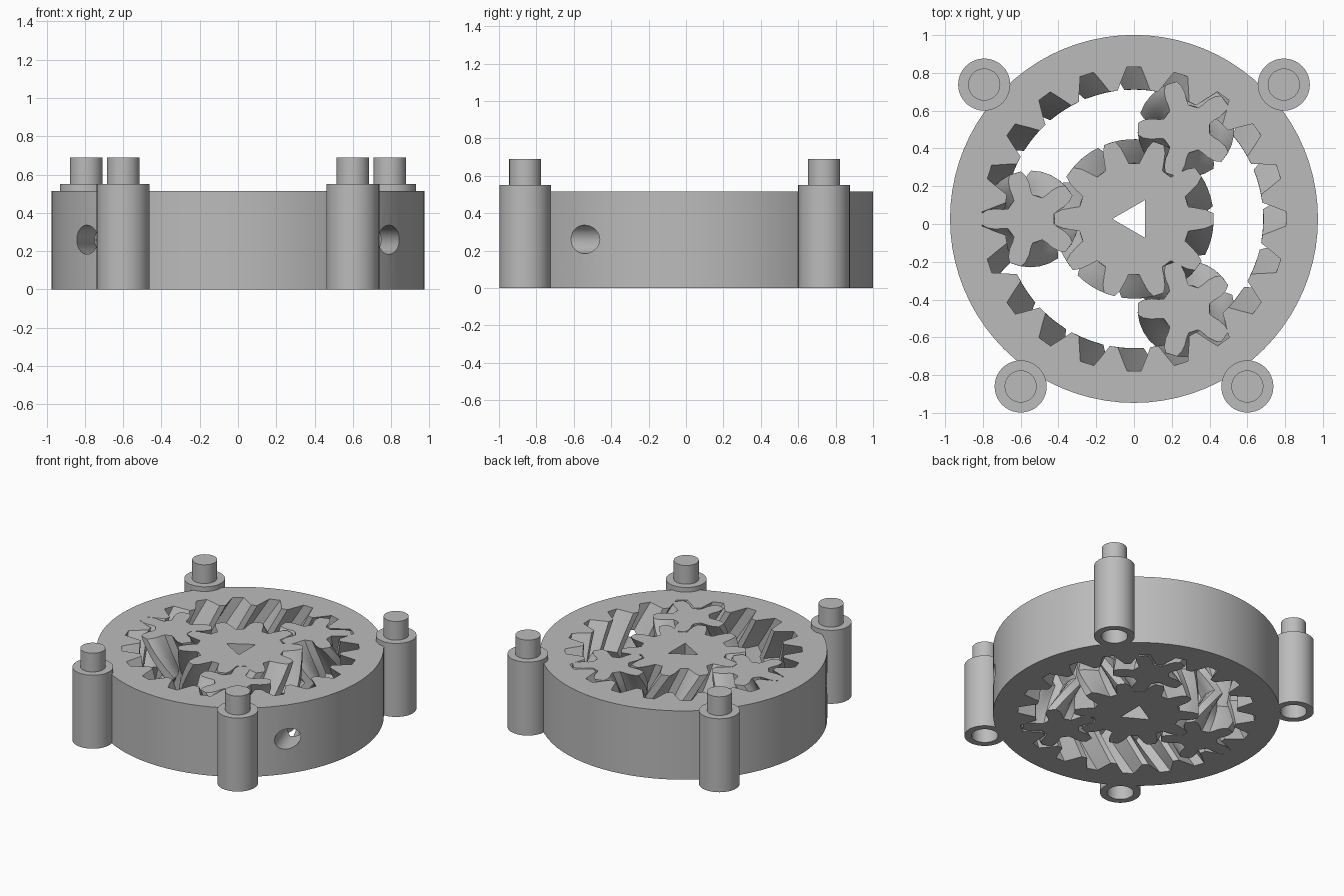
import bpy, bmesh
from math import sin, cos, pi, radians
from mathutils import Vector, Matrix

if "Cube" in bpy.data.objects:
    bpy.data.objects.remove(bpy.data.objects["Cube"], do_unlink=True)

HEIGHT = 0.515
CENTRE_Y = 0.027
ORBIT = 0.55          # distance from the sun gear to each planet gear
RING_TWIST = -11.5    # degrees of helix over half the height

grey = bpy.data.materials.new("plain grey")
grey.use_nodes = True
grey.diffuse_color = (0.5, 0.5, 0.5, 1)
grey.node_tree.nodes["Principled BSDF"].inputs["Base Color"].default_value = (0.5, 0.5, 0.5, 1)


def make_object(name, bm, location=(0, 0, 0)):
    bmesh.ops.recalc_face_normals(bm, faces=bm.faces)
    mesh = bpy.data.meshes.new(name)
    bm.to_mesh(mesh)
    bm.free()
    mesh.materials.append(grey)
    obj = bpy.data.objects.new(name, mesh)
    obj.location = location
    bpy.context.collection.objects.link(obj)
    return obj


def activate(obj):
    bpy.ops.object.select_all(action='DESELECT')
    obj.select_set(True)
    bpy.context.view_layer.objects.active = obj


def smooth(obj):
    activate(obj)
    bpy.ops.object.shade_smooth_by_angle(angle=radians(28))


def cut(obj, cutter):
    activate(obj)
    mod = obj.modifiers.new("cut", 'BOOLEAN')
    mod.operation = 'DIFFERENCE'
    mod.solver = 'EXACT'
    mod.object = cutter
    bpy.ops.object.modifier_apply(modifier=mod.name)
    bpy.data.objects.remove(cutter, do_unlink=True)


def tooth_outline(count, phase, half_tooth):
    """Repeat one symmetric tooth, given as (half angle, radius) from root to tip."""
    tooth = [(-a, r) for a, r in half_tooth] + [(a, r) for a, r in reversed(half_tooth)]
    return [(radians(phase + 360 / count * i + a), r) for i in range(count) for a, r in tooth]


def herringbone(name, outline, twist, location, overshoot=0.0, steps=4):
    """Loft an outline with a twist that reverses at mid height."""
    bm = bmesh.new()
    levels = []
    for i in range(2 * steps + 1):
        t = i / steps - 1                      # -1 bottom, 0 middle, 1 top
        turn = radians(twist) * (abs(t) - 1)
        z = HEIGHT / 2 * (1 + t * (1 + overshoot))
        levels.append([bm.verts.new((r * cos(a + turn), r * sin(a + turn), z)) for a, r in outline])
    n = len(outline)
    for low, high in zip(levels, levels[1:]):
        for j in range(n):
            k = (j + 1) % n
            bm.faces.new((low[j], low[k], high[k], high[j]))
    bm.faces.new(levels[0][::-1])
    bm.faces.new(levels[-1])
    return make_object(name, bm, location)


def cylinder(name, radius, depth, matrix, segments):
    bm = bmesh.new()
    bmesh.ops.create_cone(bm, cap_ends=True, segments=segments, radius1=radius,
                          radius2=radius, depth=depth, matrix=matrix)
    return make_object(name, bm)


# Ring gear: a thick disc with the toothed opening cut out
ring = cylinder("ring_gear", 0.974, HEIGHT,
                Matrix.Translation((0, CENTRE_Y, HEIGHT / 2)), 80)
gaps = tooth_outline(20, 0, [(7.2, 0.685), (5.2, 0.735), (2.7, 0.805)])
cut(ring, herringbone("opening_cutter", gaps, RING_TWIST, (0, CENTRE_Y, 0), overshoot=0.002))

# Slanted round holes through the ring wall
for side in (-1, 1):
    axis = Vector((side * 0.31, -0.95, 0)).normalized()
    middle = Vector((side * 0.788, -0.54, 0.26)) - axis * 0.06
    pose = Matrix.Translation(middle) @ axis.to_track_quat('Z', 'Y').to_matrix().to_4x4()
    cut(ring, cylinder("hole_cutter", 0.076, 0.6, pose, 32))
smooth(ring)

# Sun gear with a triangular shaft hole
sun_shape = tooth_outline(10, 0, [(12.5, 0.295), (10, 0.335), (7.2, 0.385), (4, 0.422)])
sun = herringbone("sun_gear", sun_shape, -2 * RING_TWIST, (0, CENTRE_Y, 0))
shaft = cylinder("shaft_cutter", 0.115, 2, Matrix.Translation((0, CENTRE_Y, 0))
                 @ Matrix.Rotation(pi / 2, 4, 'Z'), 3)
cut(sun, shaft)
smooth(sun)

# Three planet gears
planet_shape = tooth_outline(5, 180, [(24, 0.128), (19, 0.155), (16.5, 0.19), (12, 0.23), (7, 0.256)])
for number, angle in enumerate((60, 180, 300), 1):
    a = radians(angle)
    smooth(herringbone(f"planet_gear_{number}", planet_shape, 4 * RING_TWIST,
                       (ORBIT * cos(a), CENTRE_Y + ORBIT * sin(a), 0)))

# Four stacking posts, each with a socket below and a pin on top
post_profile = [(0, 0.15), (0.09, 0.15), (0.09, 0), (0.138, 0), (0.138, 0.55),
                (0.085, 0.55), (0.085, 0.69), (0, 0.69)]
for end, px, py in (("front", 0.6, -0.86), ("back", 0.793, 0.738)):
    for side, sign in (("left", 1), ("right", -1)):
        bm = bmesh.new()
        verts = [bm.verts.new((r, 0, z)) for r, z in post_profile]
        edges = [bm.edges.new(pair) for pair in zip(verts, verts[1:])]
        bmesh.ops.spin(bm, geom=verts + edges, cent=(0, 0, 0), axis=(0, 0, 1),
                       angle=2 * pi, steps=40)
        bmesh.ops.remove_doubles(bm, verts=bm.verts, dist=0.0005)
        smooth(make_object(f"{end}_{side}_post", bm, (sign * px, py, 0)))
